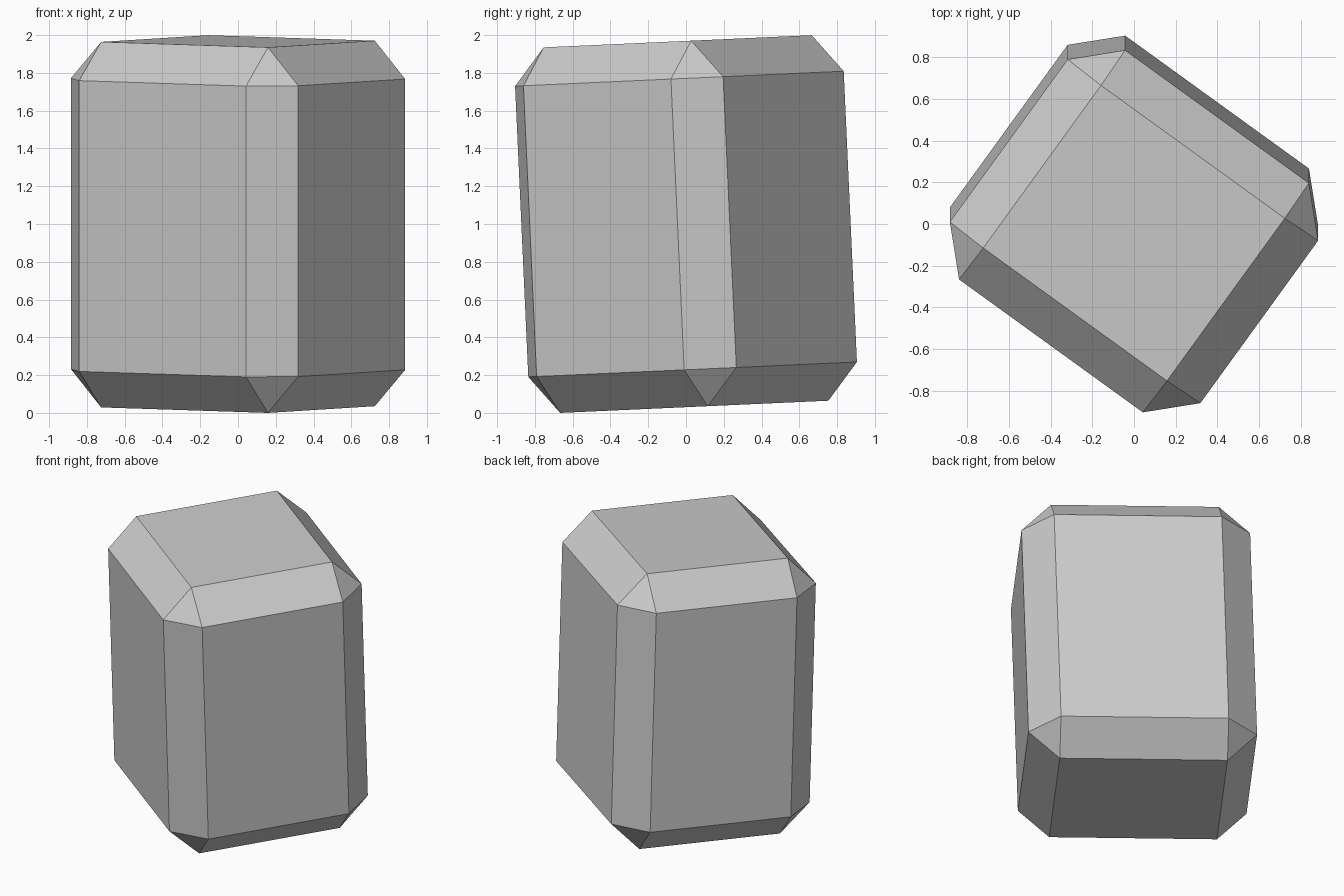
import bpy, bmesh
from math import radians
from mathutils import Matrix

if "Cube" in bpy.data.objects:
    bpy.data.objects.remove(bpy.data.objects["Cube"])

# Overall box size before tilting, and the chamfer width on every edge
SIZE = (1.486, 1.361, 1.937)
CHAMFER = 0.198

# Box with one flat chamfer along each edge
bm = bmesh.new()
bmesh.ops.create_cube(bm, size=1.0)
bmesh.ops.scale(bm, vec=SIZE, verts=bm.verts)
bmesh.ops.bevel(bm, geom=bm.edges[:], offset=CHAMFER, offset_type='OFFSET',
                segments=1, profile=0.5, affect='EDGES', clamp_overlap=True)

# Turn about the upright axis, then lean slightly to the front
turn = Matrix.Rotation(radians(2.6), 4, 'X') @ Matrix.Rotation(radians(-35.9), 4, 'Z')
bmesh.ops.transform(bm, matrix=turn, verts=bm.verts)

# Stand it on the ground
low = min(v.co.z for v in bm.verts)
bmesh.ops.translate(bm, vec=(0, 0, -low), verts=bm.verts)
bmesh.ops.recalc_face_normals(bm, faces=bm.faces)

mesh = bpy.data.meshes.new("chamfered_block")
bm.to_mesh(mesh)
bm.free()
block = bpy.data.objects.new("chamfered_block", mesh)
bpy.context.collection.objects.link(block)
